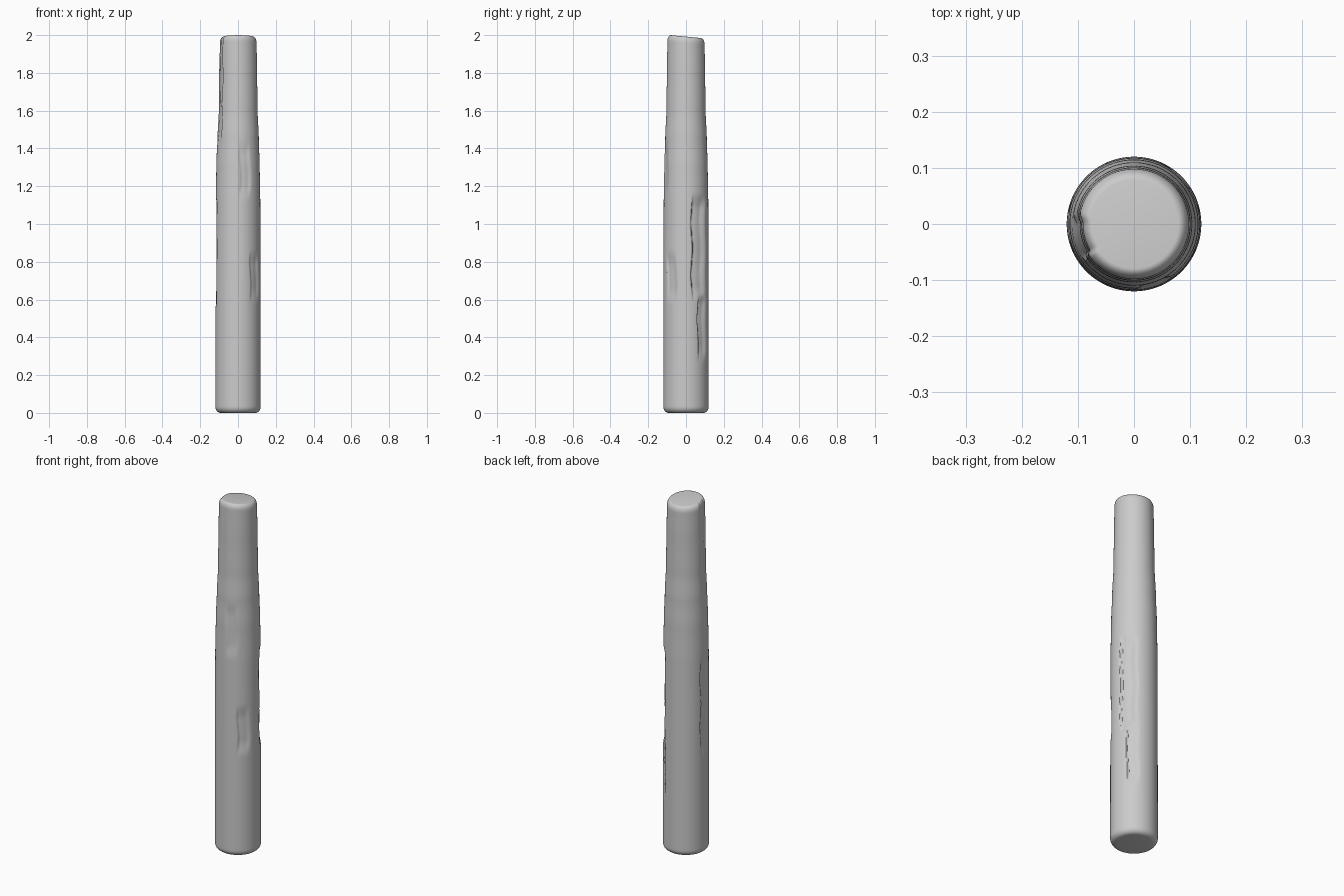
import bpy, bmesh
from math import sin, cos, pi, radians

if "Cube" in bpy.data.objects:
    bpy.data.objects.remove(bpy.data.objects["Cube"])

SEG = 144

def smooth(a, b, t):
    t = max(0.0, min(1.0, (t - a) / (b - a)))
    return t * t * (3 - 2 * t)

def lerp_profile(pts, z):
    for (z0, r0), (z1, r1) in zip(pts, pts[1:]):
        if z <= z1:
            return r0 + (r1 - r0) * smooth(z0, z1, z) if z1 - z0 < 0.2 else r0 + (r1 - r0) * (z - z0) / (z1 - z0)
    return pts[-1][1]

# body radius along the height
BODY = [(0, .12), (.7, .1195), (1.1, .118), (1.3, .115), (1.45, .110),
        (1.6, .104), (1.8, .101), (2.0, .098)]

# carved gouges: angle from, angle to, z from, z to, depth, soft angle low side, soft angle high side
GOUGES = [
    (-90, -53, 1.12, 1.45, .006, 9, 12),   # front, upper
    (-58, -22, .57, .87, .008, 5, 14),     # front right, lower
    (13, 62, .58, 1.17, .014, 5, 22),      # back right, upper part
    (31, 64, .26, .66, .010, 4, 18),       # back right, lower part
    (168, 216, 1.40, 2.06, .007, 12, 5),   # left, top
    (164, 200, .54, 1.16, .009, 5, 16),    # left, middle
]

def gouge(deg, z):
    d = 0
    for a0, a1, z0, z1, dep, s0, s1 in GOUGES:
        a = (deg - (a0 - 60)) % 360 + a0 - 60
        wob = 2.0 * sin(z * 23 + a0)
        w = smooth(a0 + wob, a0 + wob + s0, a) * (1 - smooth(a1 - s1 + wob, a1 + wob, a))
        w *= smooth(z0, z0 + .09, z) * (1 - smooth(z1 - .09, z1, z))
        d = max(d, dep * w)
    return d

# heights, with rounded ends as (z, inset)
rings = []
R = .032
for i in range(9):
    t = i / 8 * pi / 2
    rings.append((R * (1 - cos(t)), R * (1 - sin(t)) * .9))
N = 190
for i in range(1, N):
    rings.append((R + (2 - 2 * R) * i / N, 0))
for i in range(9):
    t = i / 8 * pi / 2
    rings.append((2 - R + R * sin(t), R * .6 * (1 - cos(t))))

bm = bmesh.new()
loops = []
for z, inset in rings:
    loop = []
    for k in range(SEG):
        a = 2 * pi * k / SEG
        r = lerp_profile(BODY, z) - inset - gouge(360 * k / SEG, z)
        x, y = r * cos(a), r * sin(a)
        # slightly slanted top
        zz = z - smooth(1.8, 2.0, z) * .008 * (1 + y / .085)
        loop.append(bm.verts.new((x, y, zz)))
    loops.append(loop)
for lo, hi in zip(loops, loops[1:]):
    for k in range(SEG):
        n = (k + 1) % SEG
        bm.faces.new((lo[k], lo[n], hi[n], hi[k]))
bm.faces.new(loops[0][::-1])
bm.faces.new(loops[-1])
me = bpy.data.meshes.new("wooden_post")
bm.to_mesh(me)
bm.free()
post = bpy.data.objects.new("wooden_post", me)
bpy.context.collection.objects.link(post)
bpy.context.view_layer.objects.active = post
post.select_set(True)
bpy.ops.object.shade_smooth_by_angle(angle=radians(40))
